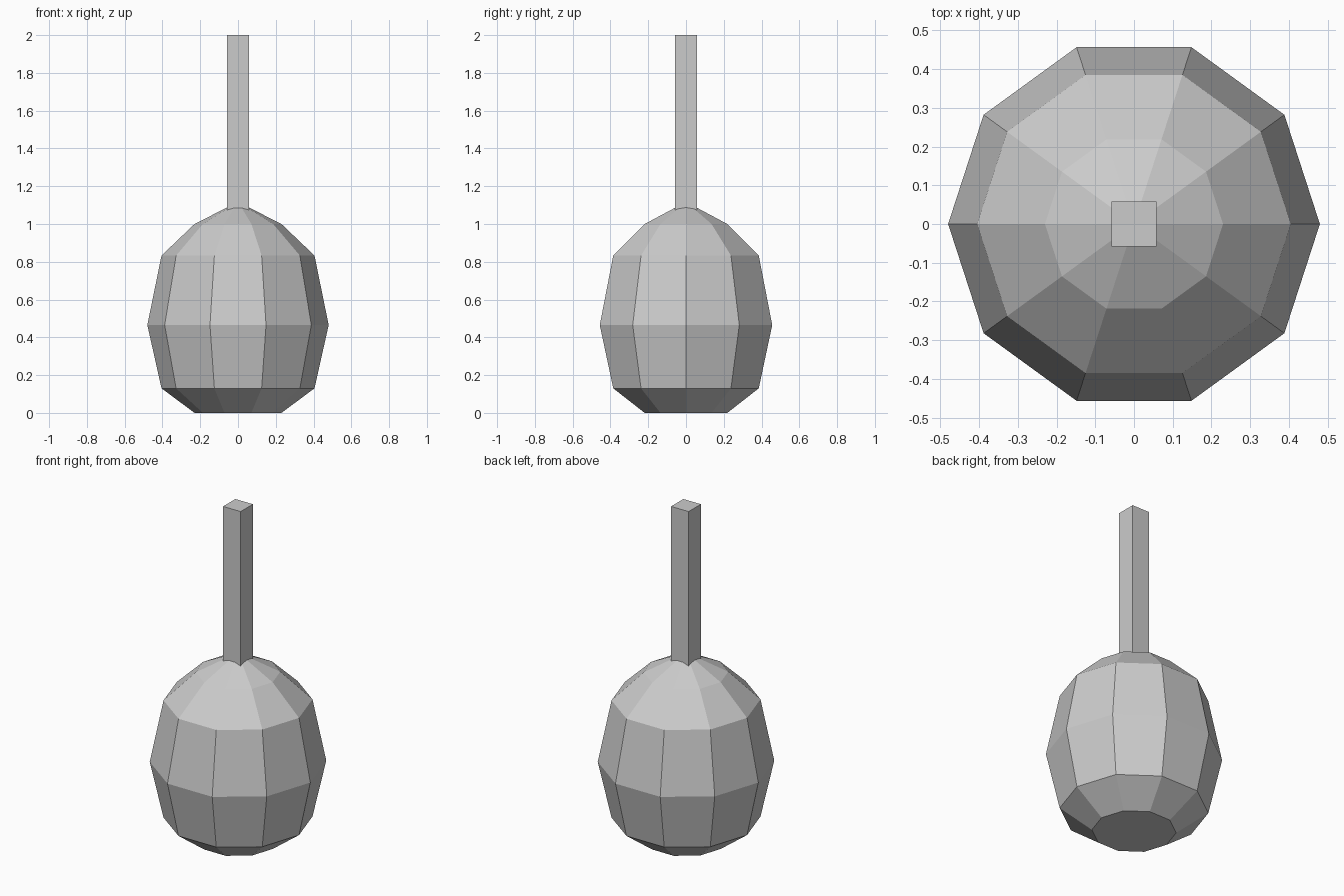
import bpy, bmesh, math

if "Cube" in bpy.data.objects:
    bpy.data.objects.remove(bpy.data.objects["Cube"])

grey = bpy.data.materials.new("plain grey")
grey.diffuse_color = (0.6, 0.6, 0.6, 1)
grey.use_nodes = True
grey.node_tree.nodes["Principled BSDF"].inputs["Base Color"].default_value = grey.diffuse_color


def add_object(name, bm):
    bmesh.ops.recalc_face_normals(bm, faces=bm.faces[:])
    mesh = bpy.data.meshes.new(name)
    bm.to_mesh(mesh)
    bm.free()
    mesh.materials.append(grey)
    obj = bpy.data.objects.new(name, mesh)
    bpy.context.collection.objects.link(obj)
    return obj


# Ten-sided bulb: stacked rings of (radius, height), flat base, pointed top
SIDES = 10
profile = [(0.23, 0.0), (0.405, 0.13), (0.48, 0.465), (0.405, 0.833), (0.23, 1.0)]
bm = bmesh.new()
rings = []
for r, z in profile:
    rings.append([bm.verts.new((r * math.cos(2 * math.pi * i / SIDES),
                                r * math.sin(2 * math.pi * i / SIDES), z))
                  for i in range(SIDES)])
for low, high in zip(rings, rings[1:]):
    for i in range(SIDES):
        j = (i + 1) % SIDES
        bm.faces.new((low[i], low[j], high[j], high[i]))
bm.faces.new(rings[0][::-1])
apex = bm.verts.new((0, 0, 1.117))
for i in range(SIDES):
    bm.faces.new((rings[-1][i], rings[-1][(i + 1) % SIDES], apex))
add_object("bulb", bm)

# Square stem rising from the top of the bulb
bm = bmesh.new()
bmesh.ops.create_cube(bm, size=1)
bottom, top = 1.05, 2.0
for v in bm.verts:
    v.co = (v.co.x * 0.116, v.co.y * 0.116, top if v.co.z > 0 else bottom)
add_object("stem", bm)
